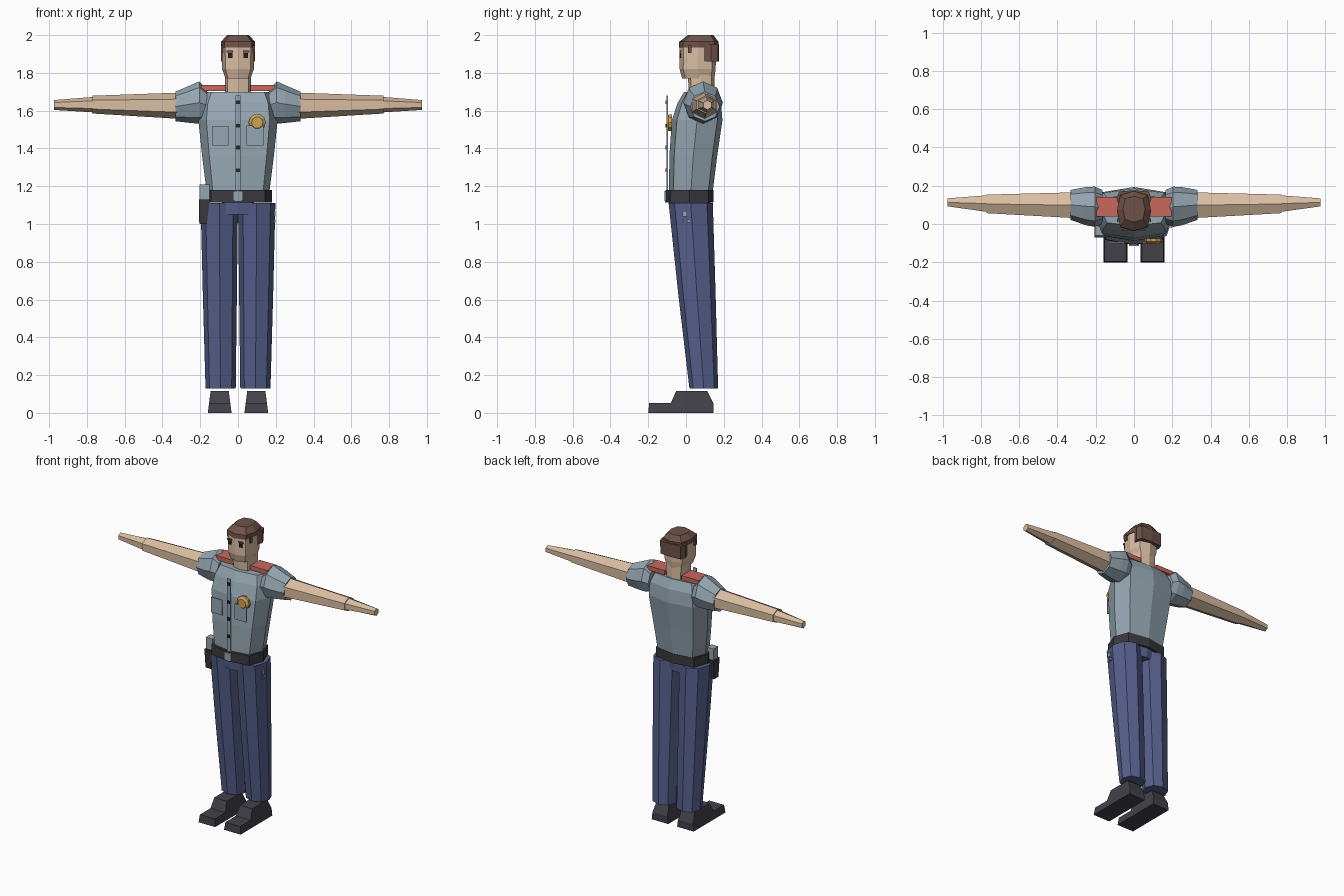
import bpy, bmesh, math
from mathutils import Vector


def material(name, r, g, b):
    m = bpy.data.materials.new(name)
    m.diffuse_color = (r, g, b, 1)
    return m


SHIRT = material("shirt blue grey", 0.30, 0.38, 0.44)
SKIN = material("skin", 0.70, 0.51, 0.36)
PANTS = material("trouser navy", 0.095, 0.115, 0.26)
SHOE = material("shoe charcoal", 0.055, 0.053, 0.068)
BELT = material("belt black", 0.042, 0.042, 0.05)
HAIR = material("hair brown", 0.16, 0.085, 0.066)
RED = material("shoulder red", 0.58, 0.14, 0.11)
GOLD = material("badge gold", 0.60, 0.36, 0.09)
DARK = material("dark detail", 0.02, 0.018, 0.02)


def loft(name, rings, mat):
    """Skin a list of equal-length point rings and cap both ends."""
    bm = bmesh.new()
    loops = [[bm.verts.new(p) for p in ring] for ring in rings]
    n = len(loops[0])
    for a, b in zip(loops, loops[1:]):
        for i in range(n):
            j = (i + 1) % n
            bm.faces.new((a[i], a[j], b[j], b[i]))
    bm.faces.new(loops[0])
    bm.faces.new(loops[-1])
    bmesh.ops.recalc_face_normals(bm, faces=bm.faces)
    mesh = bpy.data.meshes.new(name)
    bm.to_mesh(mesh)
    bm.free()
    mesh.materials.append(mat)
    ob = bpy.data.objects.new(name, mesh)
    bpy.context.collection.objects.link(ob)
    return ob


def box(name, x0, x1, y0, y1, z0, z1, mat):
    def ring(z):
        return [(x0, y0, z), (x1, y0, z), (x1, y1, z), (x0, y1, z)]
    return loft(name, [ring(z0), ring(z1)], mat)


def spow(v, p):
    return math.copysign(abs(v) ** p, v) if abs(v) > 1e-6 else 0.0


def zring(z, cx, hx, yf, yb, p=0.65, n=8):
    """Horizontal ring with a corner at the front; p < 1 makes it squarer."""
    cy, hy = (yf + yb) / 2, (yb - yf) / 2
    return [(cx + hx * spow(math.sin(2 * math.pi * i / n), p),
             cy - hy * spow(math.cos(2 * math.pi * i / n), p), z) for i in range(n)]


def xring(x, cy, cz, ry, rz, n):
    """Ring around the arm axis with a corner on top."""
    return [(x, cy + ry * math.sin(2 * math.pi * i / n),
             cz + rz * math.cos(2 * math.pi * i / n)) for i in range(n)]


# Torso
loft("torso", [zring(1.16, 0, 0.165, -0.09, 0.14),
               zring(1.36, 0, 0.19, -0.088, 0.165),
               zring(1.55, 0, 0.21, -0.075, 0.193),
               zring(1.64, 0, 0.20, -0.045, 0.185),
               zring(1.70, 0, 0.175, -0.01, 0.155)], SHIRT)

# Belt, buckle and hips
loft("belt", [zring(1.115, 0, 0.18, -0.11, 0.145),
              zring(1.18, 0, 0.18, -0.108, 0.145)], BELT)
box("buckle", -0.026, 0.026, -0.115, -0.106, 1.122, 1.175, SHIRT)
loft("hips", [zring(1.05, 0, 0.075, -0.085, 0.125, 0.4),
              zring(1.12, 0, 0.085, -0.09, 0.13, 0.4)], PANTS)

# Neck, head and hair
loft("neck", [zring(1.68, 0, 0.068, 0.015, 0.15),
              zring(1.79, 0, 0.07, 0.01, 0.15)], SKIN)
loft("head", [zring(1.77, 0, 0.066, -0.02, 0.15),
              zring(1.82, 0, 0.084, -0.034, 0.157),
              zring(1.95, 0, 0.085, -0.033, 0.16)], SKIN)
loft("hair_cap", [zring(1.935, 0, 0.089, -0.038, 0.17),
                  zring(1.965, 0, 0.09, -0.036, 0.172),
                  zring(2.0, 0, 0.058, 0.01, 0.145)], HAIR)
loft("hair_back", [zring(1.86, 0, 0.09, 0.09, 0.175, 0.45),
                   zring(1.95, 0, 0.091, 0.09, 0.176, 0.45)], HAIR)

# Shirt front: strip, buttons, pockets, badge
box("button_strip", -0.013, 0.013, -0.102, -0.096, 1.18, 1.68, SHIRT)
for z in (1.645, 1.52, 1.405, 1.285):
    box("button", -0.01, 0.01, -0.108, -0.101, z - 0.01, z + 0.01, DARK)
box("right_pocket", -0.135, -0.05, -0.102, -0.095, 1.415, 1.52, SHIRT)
box("left_pocket", 0.045, 0.135, -0.102, -0.095, 1.415, 1.522, SHIRT)


def badge_ring(y, r):
    return [(0.102 + r * math.cos(math.pi * i / 5), y,
             1.537 + r * math.sin(math.pi * i / 5)) for i in range(10)]


loft("badge", [badge_ring(-0.075, 0.046), badge_ring(-0.092, 0.046),
               badge_ring(-0.104, 0.03)], GOLD)

# Holster with pistol grip, and key tags on the other hip
loft("holster", [[(-0.205, -0.06, 1.0), (-0.165, -0.06, 1.0),
                  (-0.165, -0.01, 1.0), (-0.205, -0.01, 1.0)],
                 [(-0.207, -0.07, 1.13), (-0.15, -0.07, 1.13),
                  (-0.15, 0.0, 1.13), (-0.207, 0.0, 1.13)]], BELT)
box("pistol_grip", -0.203, -0.152, -0.06, -0.01, 1.13, 1.208, SHIRT)
for y0, y1, z0, z1 in ((-0.018, 0.004, 1.04, 1.068), (-0.022, -0.012, 1.008, 1.025),
                       (0.004, 0.018, 1.008, 1.025)):
    box("key_tag", 0.19, 0.199, y0, y1, z0, z1, SHIRT)

# Shoe side profile (y, z)
SHOE_PROFILE = [(-0.2, 0), (0.145, 0), (0.145, 0.05), (0.112, 0.117),
                (-0.052, 0.117), (-0.08, 0.052), (-0.195, 0.052)]

# Paired parts
for s, side in ((-1, "right"), (1, "left")):
    loft(side + "_sleeve", [xring(s * 0.165, 0.09, 1.63, 0.088, 0.085, 8),
                            xring(s * 0.205, 0.09, 1.643, 0.105, 0.112, 8),
                            xring(s * 0.25, 0.093, 1.635, 0.1, 0.1, 8),
                            xring(s * 0.332, 0.1, 1.622, 0.078, 0.078, 8)], SHIRT)
    loft(side + "_arm", [xring(s * 0.30, 0.098, 1.626, 0.078, 0.07, 6),
                         xring(s * 0.77, 0.105, 1.632, 0.056, 0.047, 6)], SKIN)
    loft(side + "_hand", [xring(s * 0.75, 0.106, 1.632, 0.052, 0.042, 6),
                          xring(s * 0.975, 0.113, 1.63, 0.024, 0.026, 6)], SKIN)
    box(side + "_epaulette", s * 0.065, s * 0.197, 0.04, 0.142, 1.705, 1.735, RED)
    loft(side + "_leg", [zring(0.13, s * 0.092, 0.08, 0.018, 0.17, 0.9),
                         zring(0.62, s * 0.096, 0.09, -0.04, 0.157, 0.9),
                         zring(1.11, s * 0.099, 0.099, -0.092, 0.142, 0.9)], PANTS)
    loft(side + "_shoe", [[(s * 0.097 + e * (0.063 - 0.13 * z), y, z)
                           for y, z in SHOE_PROFILE] for e in (-1, 1)], SHOE)
    box(side + "_eye", s * 0.03, s * 0.053, -0.034, -0.026, 1.88, 1.905, DARK)
    box(side + "_brow", s * 0.026, s * 0.06, -0.035, -0.026, 1.908, 1.918, HAIR)
    box(side + "_sideburn", s * 0.08, s * 0.09, 0.01, 0.03, 1.905, 1.945, HAIR)
